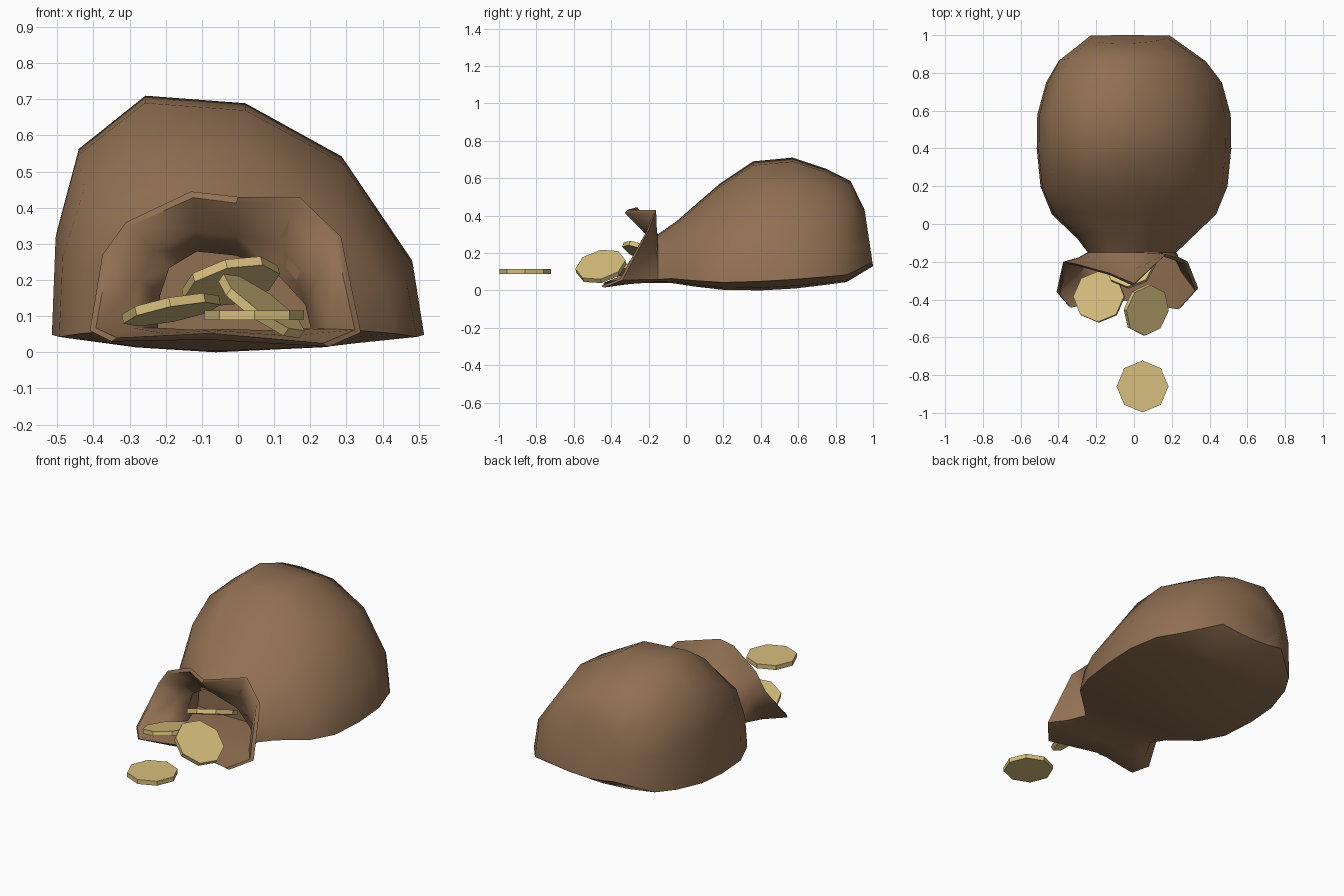
import bpy, bmesh, math
from mathutils import Vector

if "Cube" in bpy.data.objects:
    bpy.data.objects.remove(bpy.data.objects["Cube"])


def material(name, rgb):
    m = bpy.data.materials.new(name)
    m.diffuse_color = (*rgb, 1)
    m.use_nodes = True
    m.node_tree.nodes["Principled BSDF"].inputs["Base Color"].default_value = m.diffuse_color
    return m


brown = material("brown cloth", (0.283, 0.162, 0.086))
gold = material("pale gold", (0.68, 0.52, 0.21))

# Slumped cross-section (u across, v up), left bottom over the top and back underneath
SECTION = [(-1, .07), (-.98, .46), (-.86, .79), (-.5, 1), (.04, .97), (.56, .76),
           (.94, .35), (1, .07), (.45, .02), (-.12, 0), (-.55, .02)]

# Body rings: y at bottom, y at top, centre x, half width, bottom z, top z
BODY = [(1.0, .955, -.02, .21, .13, .43),
        (.86, .88, -.01, .39, .045, .585),
        (.75, .75, 0, .465, .03, .65),
        (.58, .57, 0, .512, .01, .71),
        (.40, .36, 0, .515, 0, .69),
        (.20, .18, 0, .495, .003, .57),
        (.05, .07, 0, .435, .02, .475),
        (-.08, -.05, 0, .30, .04, .37),
        (-.15, -.15, -.01, .235, .04, .30)]

# Wavy rim of the open mouth, one point per section point
RIM = [Vector(p) for p in [
    (-.41, -.36, .06), (-.375, -.20, .27), (-.31, -.21, .36), (-.13, -.26, .445),
    (0, -.315, .43), (.17, -.16, .43), (.285, -.20, .32), (.34, -.34, .055),
    (.25, -.44, .015), (-.08, -.39, .035), (-.35, -.43, .03)]]


def body_ring(yb, yt, cx, hw, zb, zt):
    return [Vector((cx + u * hw, yb + (yt - yb) * v, zb + v * (zt - zb))) for u, v in SECTION]


def blend(a, b, t, ty):
    """Mix two rings, with a separate factor along y."""
    return [Vector((p.x + (q.x - p.x) * t, p.y + (q.y - p.y) * ty, p.z + (q.z - p.z) * t))
            for p, q in zip(a, b)]


def shrink(ring, d, dy=0):
    """Pull a ring towards its centre for the inner cloth surface."""
    c = sum(ring, Vector()) / len(ring)
    out = []
    for p in ring:
        r = Vector((c.x - p.x, 0, c.z - p.z)).normalized() * d
        out.append(p + r + Vector((0, dy, 0)))
    return out


def loft(name, rings, mat):
    bm = bmesh.new()
    loops = [[bm.verts.new(p) for p in r] for r in rings]
    n = len(loops[0])
    for a, b in zip(loops, loops[1:]):
        for i in range(n):
            j = (i + 1) % n
            bm.faces.new((a[i], a[j], b[j], b[i]))
    bm.faces.new(loops[0])
    bm.faces.new(loops[-1])
    bmesh.ops.recalc_face_normals(bm, faces=bm.faces)
    me = bpy.data.meshes.new(name)
    bm.to_mesh(me)
    bm.free()
    me.materials.append(mat)
    ob = bpy.data.objects.new(name, me)
    bpy.context.collection.objects.link(ob)
    return ob


# Sack: body, pinched neck, flared mouth, then back inside to a closed lining
outer = [body_ring(*r) for r in BODY]
neck = outer[-1]
flare = blend(neck, RIM, .4, .55)
lining = [shrink(RIM, .018, -.012), shrink(flare, .022), shrink(neck, .025),
          shrink(body_ring(.03, .03, 0, .3, .04, .36), .02)]
sack = loft("sack", outer + [flare, RIM] + lining, brown)
bpy.context.view_layer.objects.active = sack
sack.select_set(True)
bpy.ops.object.shade_smooth_by_angle(angle=math.radians(60))
sack.select_set(False)

# Eight-sided coins: name, location, tilt in degrees about x and y
COINS = [("coin_on_ground", (.045, -.86, .102), (0, 0)),
         ("coin_left", (-.185, -.385, .118), (-9, -11)),
         ("coin_right", (.065, -.455, .128), (12, 35)),
         ("coin_in_neck", (-.02, -.21, .195), (-22, -14))]
for name, loc, (rx, ry) in COINS:
    bpy.ops.mesh.primitive_cylinder_add(vertices=8, radius=.137, depth=.026, location=loc,
                                        rotation=(math.radians(rx), math.radians(ry), 0))
    coin = bpy.context.object
    coin.name = name
    coin.data.materials.append(gold)
